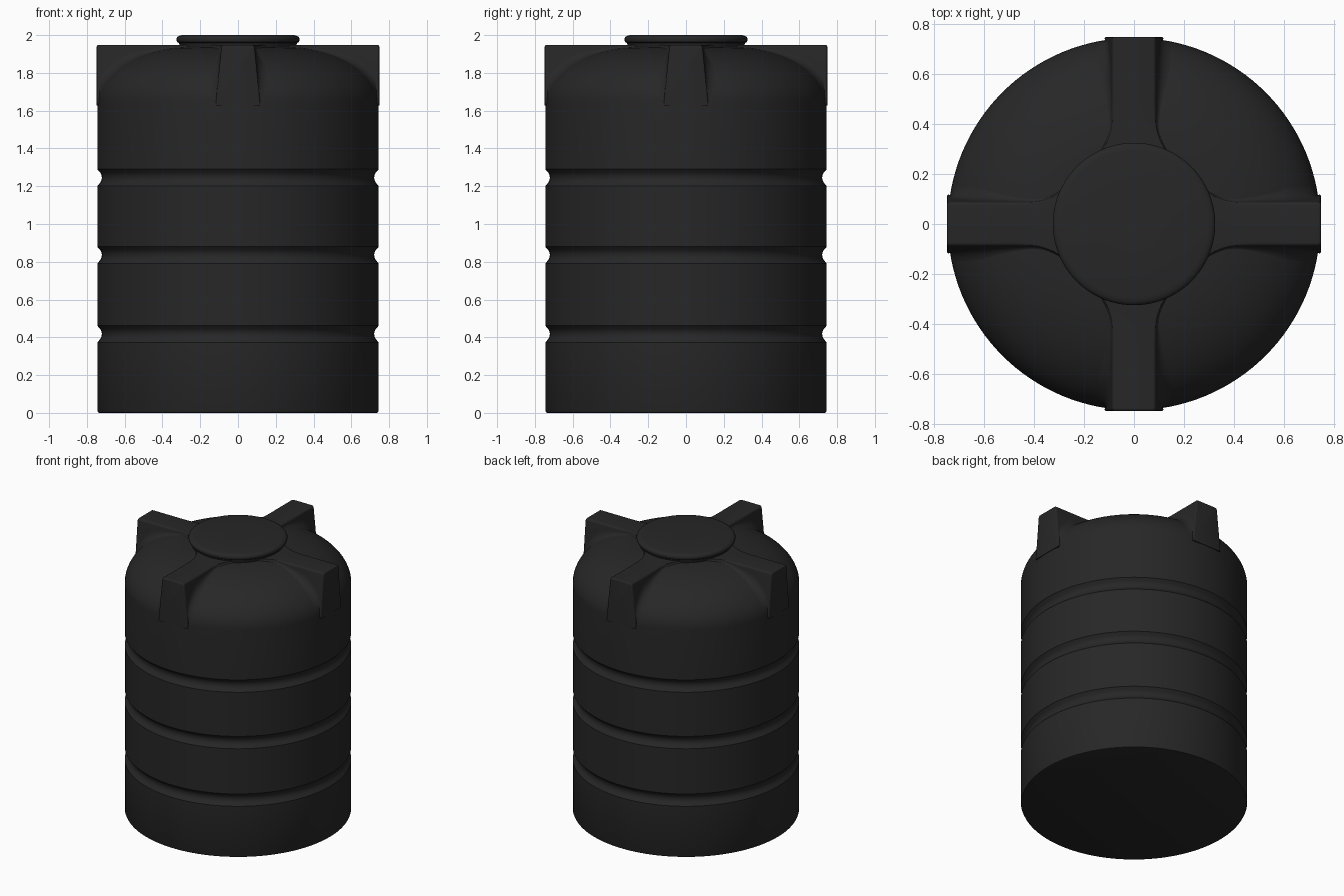
import bpy, bmesh, math

if "Cube" in bpy.data.objects:
    bpy.data.objects.remove(bpy.data.objects["Cube"])

R = 0.745        # tank radius
TOP = 1.948      # top of the raised ribs

plastic = bpy.data.materials.new("black_plastic")
plastic.diffuse_color = (0.02, 0.02, 0.02, 1)
plastic.use_nodes = True
plastic.node_tree.nodes["Principled BSDF"].inputs["Base Color"].default_value = plastic.diffuse_color


def finish(bm, name, angle=32):
    bmesh.ops.recalc_face_normals(bm, faces=bm.faces[:])
    mesh = bpy.data.meshes.new(name)
    bm.to_mesh(mesh)
    bm.free()
    mesh.materials.append(plastic)
    ob = bpy.data.objects.new(name, mesh)
    bpy.context.collection.objects.link(ob)
    bpy.ops.object.select_all(action='DESELECT')
    ob.select_set(True)
    bpy.context.view_layer.objects.active = ob
    bpy.ops.object.shade_smooth_by_angle(angle=math.radians(angle))
    return ob


def loft(bm, loops):
    """Bridge closed point loops and cap both ends."""
    rings = [[bm.verts.new(p) for p in loop] for loop in loops]
    n = len(rings[0])
    for a, b in zip(rings, rings[1:]):
        for i in range(n):
            j = (i + 1) % n
            bm.faces.new((a[i], a[j], b[j], b[i]))
    bm.faces.new(rings[0][::-1])
    bm.faces.new(rings[-1])


def lathe(name, profile, sides=128):
    bm = bmesh.new()
    loft(bm, [[(r * math.cos(2 * math.pi * i / sides),
                r * math.sin(2 * math.pi * i / sides), z) for i in range(sides)]
              for r, z in profile])
    return finish(bm, name)


def bezier(a, b, c, steps):
    out = []
    for i in range(steps + 1):
        t = i / steps
        out.append(tuple((1 - t) ** 2 * p + 2 * t * (1 - t) * q + t * t * s
                         for p, q, s in zip(a, b, c)))
    return out


def dome(r):
    """Height of the shoulder at a radius."""
    if r >= R:
        return 1.63
    u = max(0, r - 0.25) / (R - 0.25)
    return 1.65 + 0.287 * math.sqrt(1 - u * u)


# Tank body: wall with three grooves and a domed shoulder
profile = [(R - 0.012, 0), (R - 0.004, 0.003), (R, 0.012)]
for zc in (0.418, 0.836, 1.246):
    profile += [(R, zc - 0.046), (R - 0.004, zc - 0.041), (R - 0.017, zc - 0.025),
                (R - 0.023, zc - 0.012), (R - 0.024, zc), (R - 0.023, zc + 0.012),
                (R - 0.017, zc + 0.025), (R - 0.004, zc + 0.039), (R, zc + 0.044)]
for i in range(25):
    a = math.pi / 2 * i / 24
    profile.append((0.25 + (R - 0.25) * math.cos(a), 1.65 + 0.287 * math.sin(a)))
lathe("tank_body", profile)

# Lid with a rounded lip
lathe("lid", [(0.30, 1.92), (0.31, 1.95), (0.312, 1.958), (0.322, 1.964), (0.325, 1.972),
              (0.325, 1.982), (0.321, 1.990), (0.312, 1.996), (0.295, 2.0), (0.1, 2.0)])


# Raised ribs: sloped sides blended into the shoulder with a fillet
def rib_section(y, inset=0.0):
    top = TOP - inset
    extra = 0.025 * max(0, (0.42 - y) / 0.1) ** 2 - inset

    def width(z):
        return 0.087 + 0.03 * (TOP - z) / 0.3 + extra

    base = dome(math.hypot(y, 0.1))
    h = max(0.004, top - base)
    rt = min(0.014, 0.3 * h)
    f = min(0.065, 0.6 * h)
    foot = min(width(base) + f, math.sqrt(max(0, 0.743 ** 2 - y * y)))
    foot = max(width(base), foot)
    foot_z = dome(math.hypot(y, foot)) - 0.002
    half = bezier((width(top) - rt, top), (width(top), top),
                  (width(top - rt), top - rt), 4)
    half += bezier((width(base + f), base + f), (width(base), base), (foot, foot_z), 8)
    pts = half + [(-x, z) for x, z in reversed(half)]
    return [(x, y, z) for x, z in pts]


stations = [0.27 + 0.43 * i / 24 for i in range(25)] + [0.708, 0.716, 0.723, 0.729, 0.734, 0.738]
for k, side in enumerate(("back", "left", "front", "right")):
    bm = bmesh.new()
    loft(bm, [rib_section(y) for y in stations]
         + [rib_section(0.743, 0.001), rib_section(0.747, 0.004), rib_section(0.748, 0.008)])
    rib = finish(bm, side + "_rib", 40)
    rib.rotation_euler.z = k * math.pi / 2
